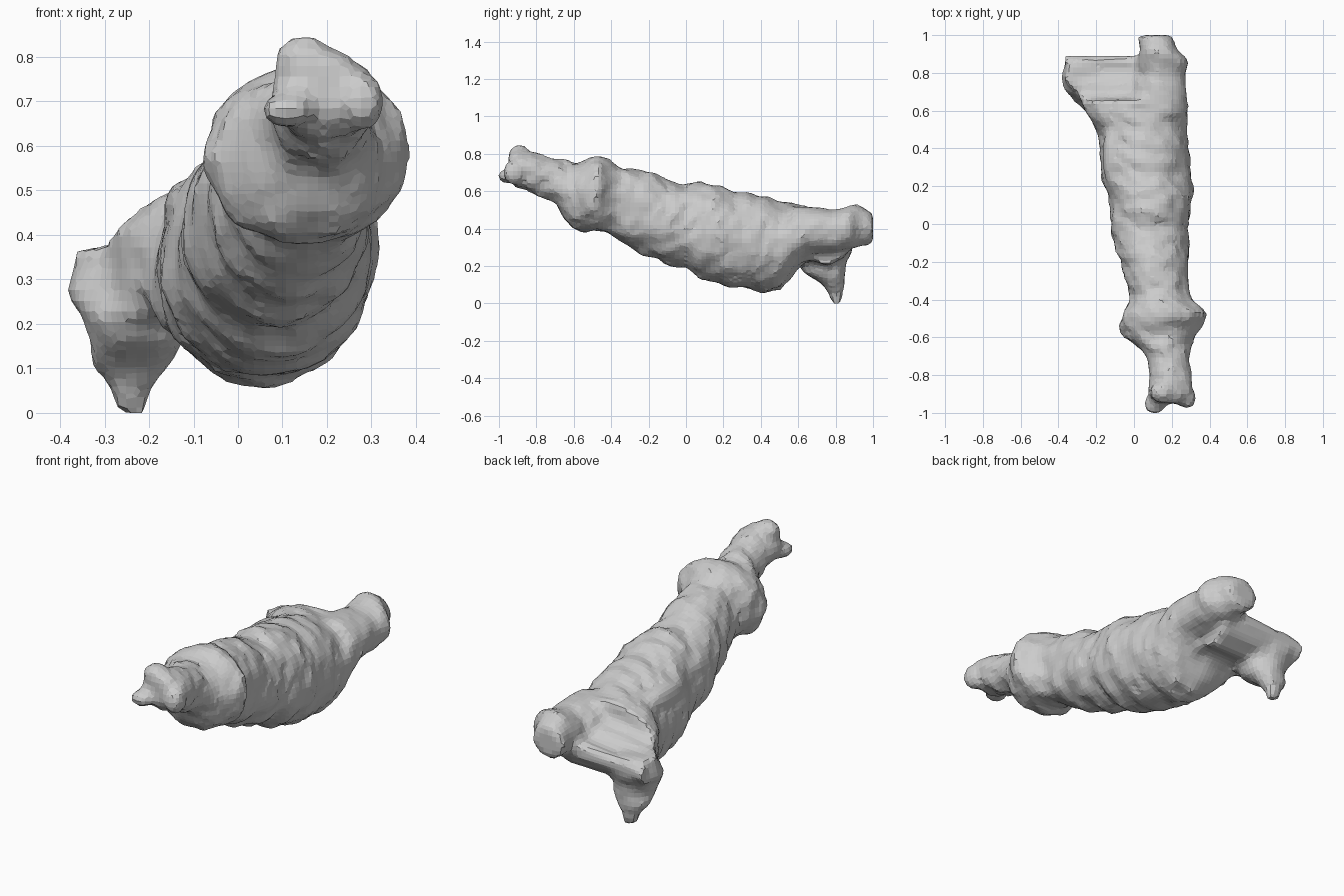
import bpy, bmesh, math, random
from mathutils import Vector

if "Cube" in bpy.data.objects:
    bpy.data.objects.remove(bpy.data.objects["Cube"])

random.seed(4)


def make_object(name, bm):
    bmesh.ops.recalc_face_normals(bm, faces=bm.faces)
    mesh = bpy.data.meshes.new(name)
    bm.to_mesh(mesh)
    bm.free()
    obj = bpy.data.objects.new(name, mesh)
    bpy.context.collection.objects.link(obj)
    return obj


def loft(name, rows, axis, step=0.032, sides=28, rough=0.01, folds=0.0):
    """Rows are (position, u_min, u_max, v_min, v_max), joined with rough oval rings."""
    dense = []
    for a, b in zip(rows, rows[1:]):
        n = max(1, round((b[0] - a[0]) / step))
        dense += [[p + (q - p) * i / n for p, q in zip(a, b)] for i in range(n)]
    dense.append(rows[-1])
    bm = bmesh.new()
    rings = []
    for t, u0, u1, v0, v1 in dense:
        ring = []
        for i in range(sides):
            ang = math.tau * i / sides
            r = 1 + folds * math.sin(t * 38 + 1.5 * math.sin(ang + 0.6))
            jit = random.uniform(-rough, rough)
            u = (u0 + u1) / 2 + ((u1 - u0) / 2 * r + jit) * math.cos(ang)
            v = (v0 + v1) / 2 + ((v1 - v0) / 2 * r + jit) * math.sin(ang)
            ring.append(bm.verts.new((u, t, v) if axis == 'Y' else (u, v, t)))
        rings.append(ring)
    for a, b in zip(rings, rings[1:]):
        for i in range(sides):
            j = (i + 1) % sides
            bm.faces.new((a[i], a[j], b[j], b[i]))
    bm.faces.new(rings[0])
    bm.faces.new(rings[-1])
    return make_object(name, bm)


def knob(name, center, size):
    bm = bmesh.new()
    bmesh.ops.create_icosphere(bm, subdivisions=2, radius=1)
    for v in bm.verts:
        v.co = Vector([c + s * p for c, s, p in zip(center, size, v.co)])
    return make_object(name, bm)


# Tapering body with head, flared collar and folded trunk
trunk = loft("trunk", [
    (-0.95, 0.12, 0.25, 0.66, 0.80), (-0.90, 0.07, 0.31, 0.62, 0.82),
    (-0.80, 0.09, 0.30, 0.58, 0.80), (-0.70, 0.07, 0.29, 0.54, 0.77),
    (-0.65, 0.02, 0.30, 0.45, 0.76), (-0.60, -0.05, 0.32, 0.39, 0.75),
    (-0.54, -0.08, 0.36, 0.38, 0.76), (-0.47, -0.06, 0.39, 0.39, 0.79),
    (-0.41, -0.02, 0.32, 0.37, 0.77), (-0.37, -0.03, 0.29, 0.33, 0.73),
    (-0.20, -0.07, 0.29, 0.25, 0.71), (-0.10, -0.11, 0.29, 0.21, 0.66),
    (0.00, -0.13, 0.29, 0.19, 0.63), (0.08, -0.12, 0.30, 0.13, 0.66),
    (0.20, -0.16, 0.31, 0.10, 0.62), (0.30, -0.18, 0.30, 0.08, 0.59),
    (0.43, -0.18, 0.29, 0.06, 0.57), (0.50, -0.20, 0.28, 0.07, 0.54),
    (0.56, -0.23, 0.28, 0.14, 0.54), (0.60, -0.26, 0.29, 0.20, 0.53),
    (0.66, -0.28, 0.28, 0.23, 0.52)], 'Y', rough=0.014, folds=0.015)

# Head lumps (brow, cheek, small snout) and a swelling on the left shoulder
lumps = [
    knob("brow", (0.15, -0.89, 0.79), (0.07, 0.06, 0.06)),
    knob("cheek", (0.28, -0.92, 0.70), (0.05, 0.06, 0.07)),
    knob("snout", (0.11, -0.95, 0.68), (0.06, 0.06, 0.04)),
    knob("shoulder", (-0.11, 0.36, 0.46), (0.06, 0.18, 0.07)),
]

# Stub at the back with a flat cut end
stub = loft("back_stub", [
    (0.58, 0.00, 0.28, 0.25, 0.52), (0.70, -0.01, 0.28, 0.27, 0.51),
    (0.80, 0.02, 0.27, 0.27, 0.50), (0.87, 0.02, 0.29, 0.29, 0.52),
    (0.92, 0.03, 0.23, 0.30, 0.53), (1.00, 0.02, 0.20, 0.32, 0.48)],
    'Y', rough=0.008)

# Pointed foot hanging at the back left
foot = loft("back_foot", [
    (0.00, -0.27, -0.21, 0.78, 0.83), (0.06, -0.29, -0.19, 0.76, 0.84),
    (0.11, -0.33, -0.15, 0.72, 0.85), (0.16, -0.33, -0.12, 0.63, 0.85),
    (0.22, -0.35, -0.11, 0.60, 0.86), (0.27, -0.39, -0.11, 0.66, 0.89),
    (0.33, -0.37, -0.12, 0.68, 0.89), (0.37, -0.36, -0.20, 0.70, 0.88)],
    'Z', rough=0.008)

# Stepped web that links the foot to the stub
profile = [(0.58, 0.22), (0.68, 0.23), (0.76, 0.20), (0.85, 0.25), (0.89, 0.32),
           (0.89, 0.37), (0.86, 0.40), (0.83, 0.38), (0.77, 0.40), (0.75, 0.43),
           (0.69, 0.44), (0.66, 0.49), (0.58, 0.50)]
bm = bmesh.new()
left = [bm.verts.new((-0.37 + 0.45 * max(0, 0.85 - y), y, 0.20 + (z - 0.20) * 0.75))
        for y, z in profile]
right = [bm.verts.new((0.12, y, z)) for y, z in profile]
for i in range(len(profile)):
    j = (i + 1) % len(profile)
    bm.faces.new((left[i], left[j], right[j], right[i]))
bm.faces.new(left)
bm.faces.new(right)
web = make_object("back_web", bm)

# Fuse the parts into one lumpy, faceted skin
bpy.ops.object.select_all(action='DESELECT')
for p in [trunk, stub, foot, web] + lumps:
    p.select_set(True)
bpy.context.view_layer.objects.active = trunk
bpy.ops.object.join()
trunk.name = "segmented_body"
remesh = trunk.modifiers.new("fuse", 'REMESH')
remesh.mode = 'VOXEL'
remesh.voxel_size = 0.024
remesh.use_smooth_shade = False
